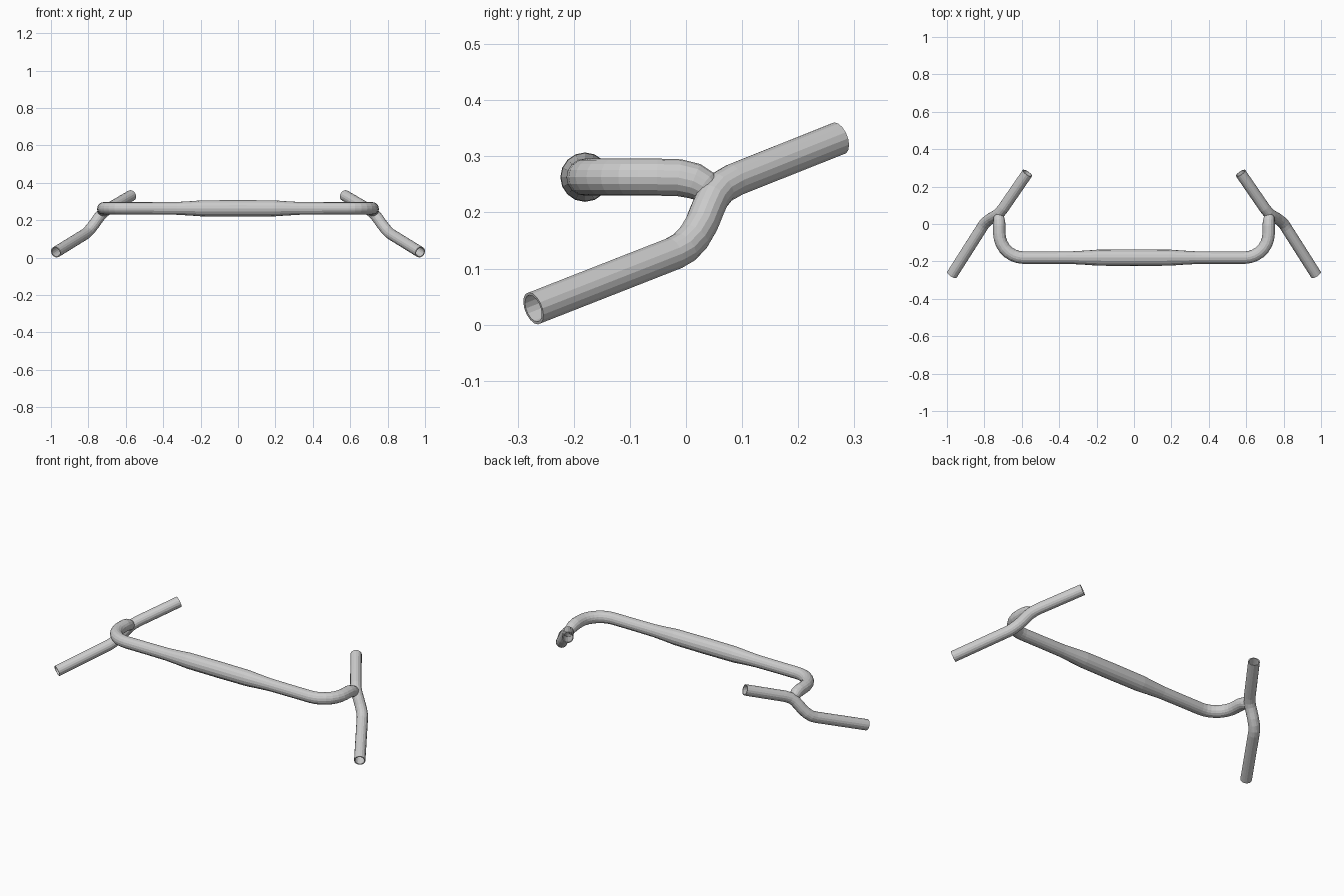
import bpy, bmesh, math
from mathutils import Vector

if "Cube" in bpy.data.objects:
    bpy.data.objects.remove(bpy.data.objects["Cube"])

SIDES = 16


def tube(name, stations, cap_end=False, wall=0.0):
    """Sweep a circle along (point, radius) stations and mirror it across x."""
    pts = [Vector(p) for p, r in stations]
    bm = bmesh.new()
    rings, u = [], Vector((0, 0, 1))
    for i, (p, r) in enumerate(stations):
        c = pts[i]
        t = Vector()
        if i > 0:
            t += (c - pts[i - 1]).normalized()
        if i < len(pts) - 1:
            t += (pts[i + 1] - c).normalized()
        t.normalize()
        u = (u - t * u.dot(t)).normalized()
        v = t.cross(u)
        rings.append([bm.verts.new(c + r * (u * math.cos(a) + v * math.sin(a)))
                      for a in (2 * math.pi * k / SIDES for k in range(SIDES))])
    for a, b in zip(rings, rings[1:]):
        for k in range(SIDES):
            n = (k + 1) % SIDES
            bm.faces.new((a[k], a[n], b[n], b[k]))
    if cap_end:
        bm.faces.new(rings[-1])
    me = bpy.data.meshes.new(name)
    bm.to_mesh(me)
    bm.free()
    ob = bpy.data.objects.new(name, me)
    bpy.context.collection.objects.link(ob)
    if wall:
        s = ob.modifiers.new("wall", 'SOLIDIFY')
        s.thickness = wall
        s.offset = -1
    m = ob.modifiers.new("mirror", 'MIRROR')
    m.use_axis = (True, False, False)
    m.merge_threshold = 0.0005
    return ob


# Cross bar: thick middle, taper, rounded corner, then dips into the grip
Y, Z, R = -0.18, 0.263, 0.033
bar = [((x, Y, Z), r) for x, r in
       ((0, 0.044), (0.19, 0.043), (0.26, 0.038), (0.33, 0.034), (0.46, R))]
for k in range(8):
    a = math.pi / 2 * k / 7
    bar.append(((0.59 + 0.13 * math.sin(a), -0.05 - 0.13 * math.cos(a), Z), R))
bar += [((0.72, -0.012, 0.262), R), ((0.721, 0.015, 0.256), 0.032),
        ((0.723, 0.034, 0.246), 0.029), ((0.727, 0.046, 0.235), 0.022)]
tube("cross_bar", bar, cap_end=True)

# Grip tubes: hollow, open at both ends, with an S-bend at the junction
grip = [(0.974, -0.272, 0.029), (0.815, -0.022, 0.127), (0.803, -0.003, 0.138),
        (0.787, 0.014, 0.156), (0.768, 0.028, 0.180), (0.751, 0.038, 0.205),
        (0.734, 0.048, 0.227), (0.717, 0.062, 0.244), (0.698, 0.086, 0.258),
        (0.57, 0.272, 0.332)]
tube("grip_tubes", [(p, 0.030) for p in grip], wall=0.005)
